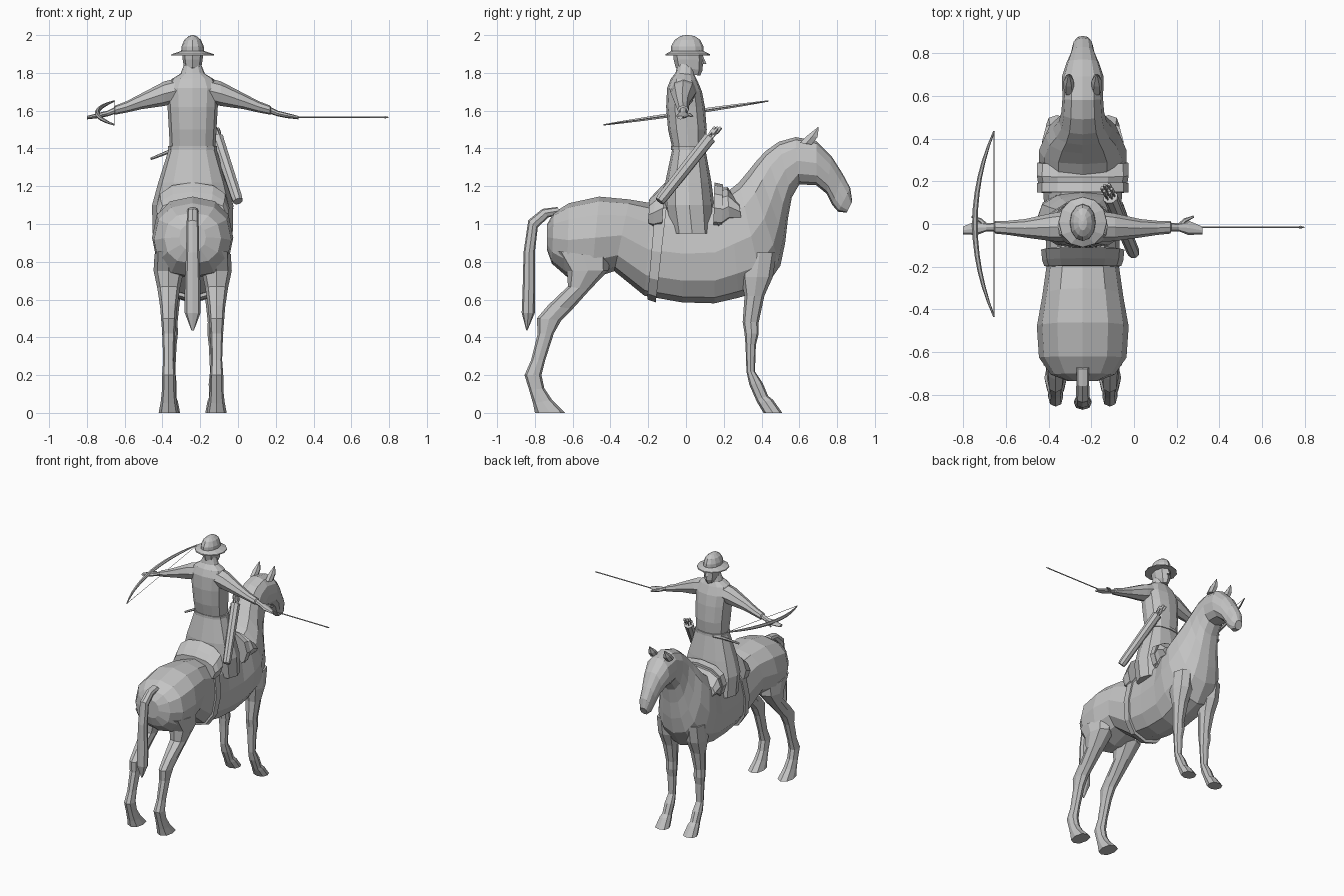
import bpy, bmesh, math, random
from mathutils import Vector

random.seed(3)
CX = -0.24                       # horse and rider sit on this x plane
grey = bpy.data.materials.new("stone grey")
grey.diffuse_color = (0.55, 0.55, 0.55, 1)


def skin(name, rings):
    """Closed, flat-shaded surface through a list of equal-length rings."""
    bm = bmesh.new()
    vs = [[bm.verts.new(p + Vector((CX, 0, 0))) for p in r] for r in rings]
    n = len(vs[0])
    for a, b in zip(vs, vs[1:]):
        for i in range(n):
            j = (i + 1) % n
            bm.faces.new((a[i], a[j], b[j], b[i]))
    bm.faces.new(vs[0][::-1])
    bm.faces.new(vs[-1])
    bmesh.ops.recalc_face_normals(bm, faces=bm.faces)
    me = bpy.data.meshes.new(name)
    bm.to_mesh(me)
    bm.free()
    me.materials.append(grey)
    ob = bpy.data.objects.new(name, me)
    bpy.context.collection.objects.link(ob)
    return ob


def ring(c, u, v, n, p=1.0):
    """Superellipse ring around c with half-axes u and v."""
    out = []
    for i in range(n):
        a = 2 * math.pi * i / n
        f = lambda t: math.copysign(abs(t) ** p, t) if abs(t) > 1e-6 else 0.0
        out.append(c + u * f(math.cos(a)) + v * f(math.sin(a)))
    return out


def loft(name, rows, n=8, x=0.0, p=0.85):
    """Rows are (y, z, y, z, half width): two opposite outline points."""
    rings = []
    for ya, za, yb, zb, w in rows:
        a, b = Vector((x, ya, za)), Vector((x, yb, zb))
        rings.append(ring((a + b) / 2, Vector((w, 0, 0)), (b - a) / 2, n, p))
    return skin(name, rings)


def tube(name, pts, radii, n=6):
    """Round bar along a path."""
    pts = [Vector(q) for q in pts]
    rings = []
    for i, q in enumerate(pts):
        t = pts[min(i + 1, len(pts) - 1)] - pts[max(i - 1, 0)]
        rot = t.to_track_quat('Z', 'Y')
        r = radii[i]
        rings.append(ring(q, rot @ Vector((r, 0, 0)), rot @ Vector((0, r, 0)), n))
    return skin(name, rings)


# Horse: rump, barrel, neck and head in one run
loft("horse_body", [
    (-.735, .86, -.735, 1.00, .07), (-.71, .79, -.70, 1.06, .15),
    (-.63, .72, -.62, 1.11, .205), (-.50, .71, -.46, 1.145, .215),
    (-.38, .75, -.30, 1.13, .19), (-.22, .62, -.18, 1.11, .17),
    (-.02, .585, 0, 1.10, .175), (.15, .58, .16, 1.12, .185),
    (.28, .61, .23, 1.18, .205), (.41, .65, .28, 1.22, .205),
    (.50, .78, .33, 1.28, .175), (.525, .90, .37, 1.33, .14),
    (.54, 1.03, .42, 1.385, .112), (.56, 1.14, .49, 1.435, .10),
    (.60, 1.21, .58, 1.46, .095), (.69, 1.205, .69, 1.44, .098),
    (.745, 1.16, .77, 1.36, .075), (.775, 1.10, .83, 1.265, .055),
    (.805, 1.065, .87, 1.19, .047), (.85, 1.06, .88, 1.12, .03)], 12)

loft("tail", [
    (-.66, 1.05, -.68, 1.09, .03), (-.73, 1.035, -.76, 1.08, .03),
    (-.785, .98, -.835, 1.02, .032), (-.80, .85, -.86, .85, .035),
    (-.80, .65, -.865, .65, .042), (-.80, .53, -.87, .53, .042),
    (-.84, .435, -.845, .435, .006)])

hind = [(-.40, .82, -.70, .86, .075), (-.41, .755, -.63, .75, .08),
        (-.51, .65, -.625, .67, .06), (-.60, .55, -.73, .57, .045),
        (-.66, .49, -.79, .50, .04), (-.70, .42, -.785, .42, .034),
        (-.745, .28, -.82, .28, .029), (-.765, .20, -.855, .20, .035),
        (-.75, .13, -.83, .12, .035), (-.71, .07, -.81, .05, .042),
        (-.64, 0, -.80, 0, .053)]
fore = [(.48, .85, .30, .85, .07), (.46, .72, .29, .72, .07),
        (.415, .62, .31, .62, .055), (.385, .48, .30, .48, .04),
        (.385, .42, .31, .42, .042), (.37, .36, .315, .36, .035),
        (.365, .22, .32, .22, .028), (.405, .16, .335, .15, .035),
        (.435, .09, .37, .07, .034), (.46, .07, .38, .05, .042),
        (.51, 0, .41, 0, .053)]
ear = [(.60, 1.43, .67, 1.42, .025), (.64, 1.47, .70, 1.46, .024),
       (.70, 1.515, .703, 1.51, .003)]

# Rider's arm sections: x, y, z, half depth, half height
arm = [(.05, -.01, 1.715, .075, .065), (.15, -.015, 1.69, .065, .065),
       (.27, -.02, 1.65, .043, .042), (.35, -.018, 1.62, .033, .03),
       (.41, -.015, 1.603, .03, .024), (.415, -.015, 1.60, .02, .018),
       (.45, -.015, 1.585, .019, .015), (.495, -.018, 1.575, .034, .014),
       (.56, -.03, 1.563, .018, .009)]

for s, side in ((-1, "left"), (1, "right")):
    loft(side + "_hind_leg", hind, 8, s * .127)
    loft(side + "_front_leg", fore, 8, s * .12)
    loft(side + "_ear", ear, 6, s * .065)
    skin(side + "_arm", [ring(Vector((s * x, y, z)), Vector((0, dy, 0)),
                              Vector((0, 0, dz)), 8) for x, y, z, dy, dz in arm])
    tube(side + "_thumb", [(s * .45, -.01, 1.582), (s * .48, .018, 1.578),
                           (s * .52, .035, 1.57)], [.012, .01, .005])

# Saddle, girth and blanket
loft("girth", [(-.205, .60, -.16, 1.115, .182), (-.16, .585, -.10, 1.115, .184)], 12)
loft("saddle_back", [(-.20, .97, -.195, 1.13, .18), (-.18, .95, -.16, 1.17, .19),
                     (-.13, .95, -.11, 1.22, .195)], 12)
loft("saddle_front", [(.145, .95, .15, 1.22, .215), (.19, .95, .195, 1.21, .215)], 12)
loft("saddle_blanket", [(.17, .94, .17, 1.19, .205), (.23, .99, .22, 1.195, .215),
                        (.295, 1.01, .28, 1.12, .213)], 12)

# Rider's clothes
loft("coat_skirt", [(-.07, 1.41, .10, 1.41, .122), (-.11, 1.22, .135, 1.22, .182),
                    (-.115, 1.10, .15, 1.10, .215), (-.09, .95, .155, .95, .212)], 12)
loft("tunic", [(-.07, 1.39, .10, 1.39, .12), (-.095, 1.50, .11, 1.50, .126),
               (-.105, 1.62, .10, 1.62, .133), (-.10, 1.72, .085, 1.70, .14),
               (-.08, 1.77, .06, 1.76, .115), (-.055, 1.80, .045, 1.79, .065),
               (-.045, 1.85, .045, 1.84, .045)], 12)
loft("belt", [(-.08, 1.392, .11, 1.392, .13), (-.08, 1.412, .11, 1.412, .13)], 12)

# Head and brimmed helmet
loft("head", [(-.03, 1.80, .075, 1.785, .03), (-.055, 1.83, .088, 1.815, .045),
              (-.065, 1.87, .09, 1.87, .053), (-.07, 1.92, .09, 1.92, .056)], 8)
loft("nose", [(.08, 1.845, .108, 1.848, .014), (.08, 1.885, .09, 1.89, .007)], 4, p=1)
loft("helmet_brim", [(-.11, 1.892, .128, 1.892, .114), (-.108, 1.899, .126, 1.899, .112),
                     (-.08, 1.915, .095, 1.915, .064)], 12, p=1)
loft("helmet_dome", [(-.08, 1.90, .095, 1.90, .062), (-.08, 1.94, .092, 1.94, .059),
                     (-.06, 1.975, .075, 1.975, .044), (-.03, 1.995, .045, 1.995, .02),
                     (0, 2.0, .015, 2.0, .004)], 12, p=1)

# Bow and string, slightly tilted
bow, radii = [], []
for i in range(13):
    t = i / 6 - 1
    bow.append((-.415 - .09 * (1 - t * t), .435 * t, 1.588 + .063 * t))
    radii.append(.004 + .009 * (1 - t * t))
tube("bow", bow, radii)
tube("bow_string", [bow[0], bow[-1]], [.002, .002], 4)

# Arrow held in the right hand
tube("held_arrow", [(.50, -.015, 1.566), (1.015, -.015, 1.565)], [.004, .004])
tube("held_arrow_tip", [(1.01, -.015, 1.565), (1.018, -.015, 1.565), (1.04, -.015, 1.565)],
     [.003, .007, .001], 4)

# Quiver with arrows
low, high = Vector((.24, -.14, 1.12)), Vector((.13, .125, 1.455))
way = (high - low).normalized()
tube("quiver", [low, low + way * .02, high - way * .02, high], [.026, .03, .034, .036], 8)
for i in range(6):
    a = i * math.pi / 3
    off = Vector((math.cos(a) * .021, math.sin(a) * .018, 0))
    top = high + off + way * random.uniform(.06, .085)
    tube("quiver_arrow", [high + off - way * .05, top], [.004, .004], 4)
    tube("arrow_feathers", [top - way * .045, top - way * .03, top], [.003, .01, .009], 4)

# Dagger at the belt
tube("dagger", [(-.06, .10, 1.40), (-.12, .06, 1.385), (-.22, .0, 1.345)],
     [.009, .011, .007])
